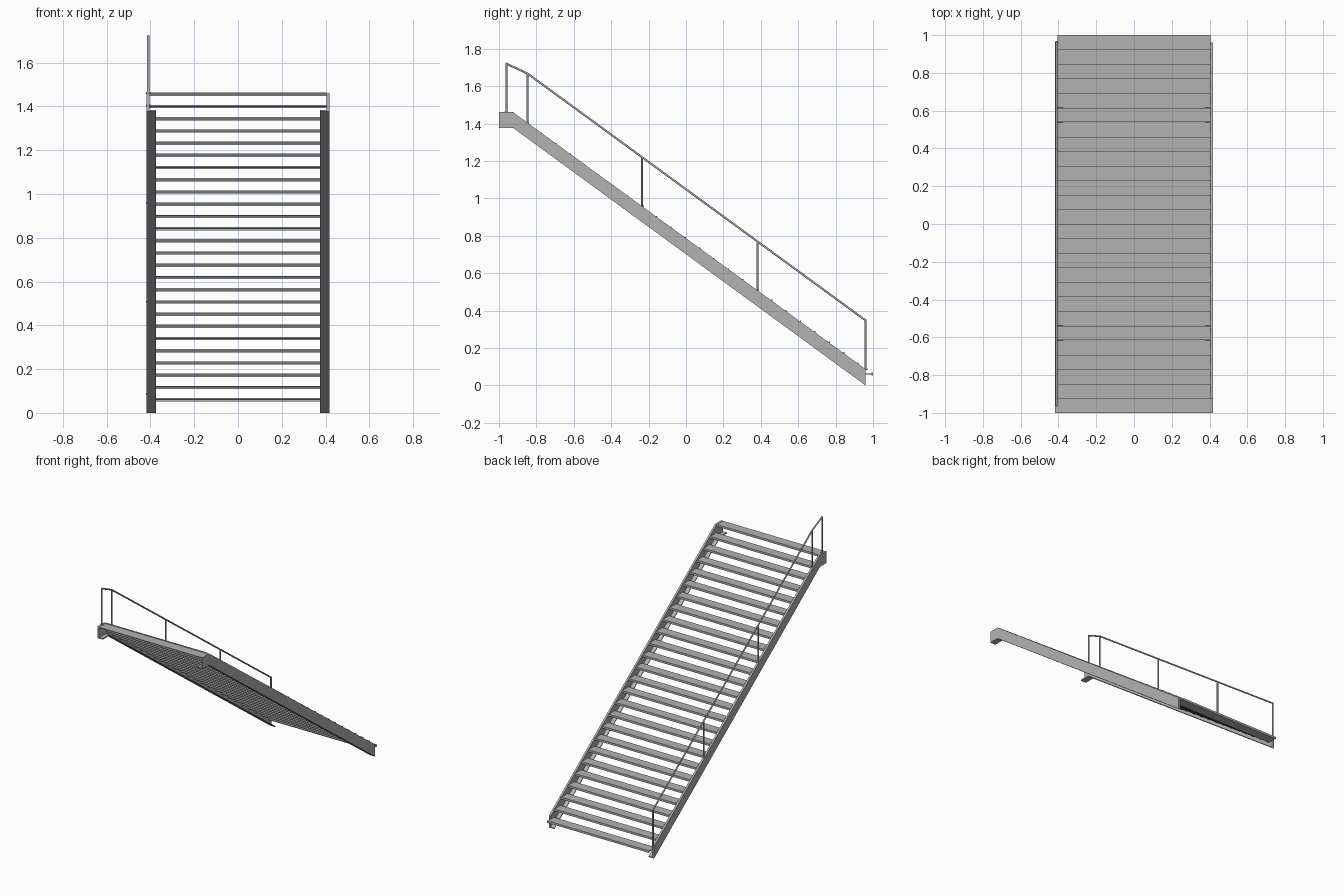
import bpy, bmesh, math
from mathutils import Vector

if "Cube" in bpy.data.objects:
    bpy.data.objects.remove(bpy.data.objects["Cube"])

steel = bpy.data.materials.new("grey_steel")
steel.diffuse_color = (0.45, 0.45, 0.45, 1)
steel.use_nodes = True
steel.node_tree.nodes["Principled BSDF"].inputs["Base Color"].default_value = steel.diffuse_color


def make_object(name, bm, smooth=False):
    bmesh.ops.recalc_face_normals(bm, faces=bm.faces)
    mesh = bpy.data.meshes.new(name)
    bm.to_mesh(mesh)
    bm.free()
    mesh.materials.append(steel)
    ob = bpy.data.objects.new(name, mesh)
    bpy.context.collection.objects.link(ob)
    if smooth:
        bpy.ops.object.select_all(action='DESELECT')
        ob.select_set(True)
        bpy.context.view_layer.objects.active = ob
        bpy.ops.object.shade_smooth_by_angle(angle=math.radians(40))
    return ob


def extrude_x(bm, profile, x0, x1):
    """Solid from a (y, z) outline between two x positions."""
    face = bm.faces.new([bm.verts.new((x0, y, z)) for y, z in profile])
    ext = bmesh.ops.extrude_face_region(bm, geom=[face])
    verts = [v for v in ext["geom"] if isinstance(v, bmesh.types.BMVert)]
    bmesh.ops.translate(bm, verts=verts, vec=(x1 - x0, 0, 0))


def tube(bm, a, b, r, sides=12):
    a, b = Vector(a), Vector(b)
    d = b - a
    mat = d.to_track_quat('Z', 'Y').to_matrix().to_4x4()
    mat.translation = (a + b) / 2
    bmesh.ops.create_cone(bm, cap_ends=True, segments=sides, radius1=r,
                          radius2=r, depth=d.length, matrix=mat)


# Stringers: outer web plate with an inward flange along the bottom
BOTTOM = [(-1.0, 1.377), (-0.925, 1.377), (0.96, 0.0)]
TOP = [(0.96, 0.087), (-0.925, 1.461), (-1.0, 1.461)]
T = 0.007
flange = BOTTOM + [(y, z + T) for y, z in reversed(BOTTOM)]
for side, name in ((-1, "left_stringer"), (1, "right_stringer")):
    bm = bmesh.new()
    extrude_x(bm, BOTTOM + TOP, side * 0.404, side * 0.418)
    extrude_x(bm, flange, side * 0.375, side * 0.404)
    make_object(name, bm)

# Treads: thin plate with a deeper nosing bar at the front edge
COUNT, DEPTH = 26, 0.0766
PITCH = (2 - DEPTH) / (COUNT - 1)
RISE = 1.395 / (COUNT - 1)
for i in range(COUNT):
    y, z = 1 - i * PITCH, 0.061 + i * RISE
    profile = [(y - DEPTH, z - 0.003), (y - 0.007, z - 0.003),
               (y - 0.007, z - 0.008), (y, z - 0.008), (y, z + 0.007),
               (y - 0.007, z + 0.007), (y - 0.007, z + 0.003),
               (y - DEPTH, z + 0.003)]
    bm = bmesh.new()
    extrude_x(bm, profile, -0.404, 0.404)
    make_object(f"tread_{i + 1:02d}", bm)

# Handrail posts with round foot plates, on the left stringer
RX, R = -0.41, 0.0053


def stringer_top(y):
    return 1.461 if y < -0.925 else 0.087 + (0.96 - y) * (1.374 / 1.885)


def rail_height(y):
    if y < -0.848:
        return 1.668 + (-0.848 - y) * (0.052 / 0.112)
    return 0.348 + (0.96 - y) * (1.32 / 1.808)


for i, y in enumerate((-0.96, -0.848, -0.235, 0.382, 0.96)):
    bm = bmesh.new()
    base = stringer_top(y)
    tube(bm, (RX, y, base - 0.005), (RX, y, rail_height(y)), R)
    tube(bm, (RX, y, base - 0.004), (RX, y, base + 0.004), 0.0095, 16)
    make_object(f"rail_post_{i + 1}", bm, True)

# Handrail bar with rounded joints
bm = bmesh.new()
path = [Vector((RX, y, rail_height(y))) for y in (-0.96, -0.848, 0.96)]
for a, b in zip(path, path[1:]):
    tube(bm, a, b, R)
for p in path:
    ret = bmesh.ops.create_uvsphere(bm, u_segments=12, v_segments=8, radius=R * 1.1)
    bmesh.ops.translate(bm, verts=ret["verts"], vec=p)
make_object("handrail", bm, True)
